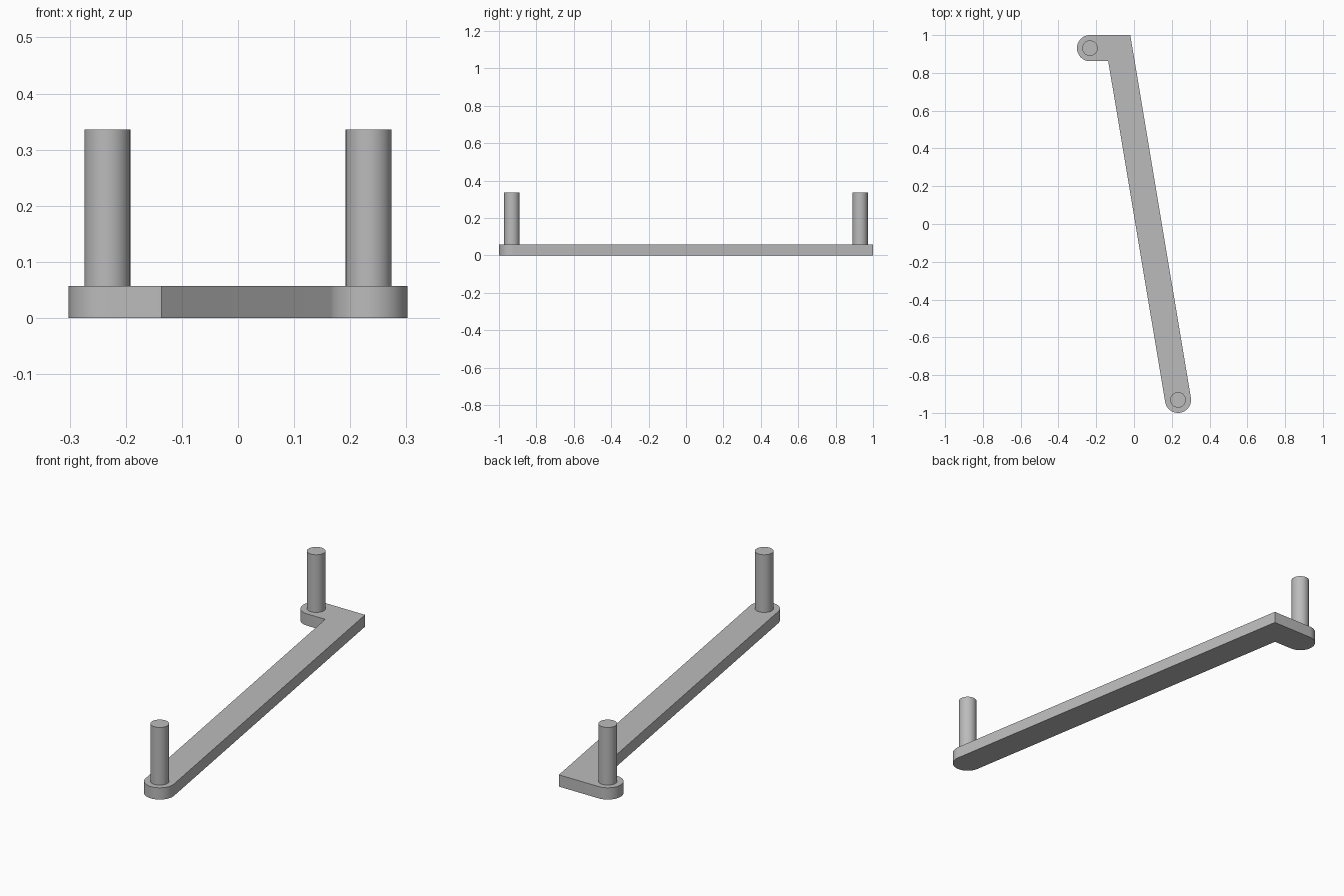
import bpy, bmesh, math
from mathutils import Vector

if "Cube" in bpy.data.objects:
    bpy.data.objects.remove(bpy.data.objects["Cube"], do_unlink=True)

grey = bpy.data.materials.new("satin grey")
grey.use_nodes = True
colour = (0.5, 0.5, 0.5, 1)
grey.diffuse_color = colour
grey.node_tree.nodes["Principled BSDF"].inputs["Base Color"].default_value = colour

R = 0.069            # half width of the arm and radius of its ends
THICK = 0.057
PIN_R, PIN_TOP = 0.041, 0.336
back_end = Vector((-0.233, 1 - R))
front_end = Vector((0.233, R - 1))
elbow = Vector((-0.078, 1 - R))


def extrude(name, outline, z0, z1):
    """Solid prism with smooth sides and sharp rims from a flat outline."""
    bm = bmesh.new()
    face = bm.faces.new([bm.verts.new((p.x, p.y, z0)) for p in outline])
    top = bmesh.ops.extrude_face_region(bm, geom=[face])["geom"]
    bmesh.ops.translate(bm, vec=(0, 0, z1 - z0),
                        verts=[v for v in top if isinstance(v, bmesh.types.BMVert)])
    bmesh.ops.recalc_face_normals(bm, faces=bm.faces)
    mesh = bpy.data.meshes.new(name)
    bm.to_mesh(mesh)
    bm.free()
    mesh.materials.append(grey)
    obj = bpy.data.objects.new(name, mesh)
    bpy.context.collection.objects.link(obj)
    bpy.ops.object.select_all(action="DESELECT")
    obj.select_set(True)
    bpy.context.view_layer.objects.active = obj
    bpy.ops.object.shade_smooth_by_angle(angle=math.radians(30))


def arc(centre, radius, start, sweep, steps):
    return [centre + radius * Vector((math.cos(a), math.sin(a)))
            for a in (start + sweep * i / steps for i in range(steps + 1))]


# Cranked arm: rounded short leg, mitred elbow, long slanted leg with round end
along = (front_end - elbow).normalized()
heading = math.atan2(along.y, along.x)
bisector = (along + Vector((-1, 0))).normalized()
mitre = bisector * (R / abs(bisector.y))
outline = (arc(back_end, R, math.pi / 2, math.pi, 24) + [elbow + mitre]
           + arc(front_end, R, heading - math.pi / 2, math.pi, 24) + [elbow - mitre])
extrude("cranked_arm", outline, 0, THICK)

# Upright pins
for name, centre in (("back_pin", back_end), ("front_pin", front_end)):
    extrude(name, arc(centre, PIN_R, 0, math.tau, 48)[:-1], THICK, PIN_TOP)
